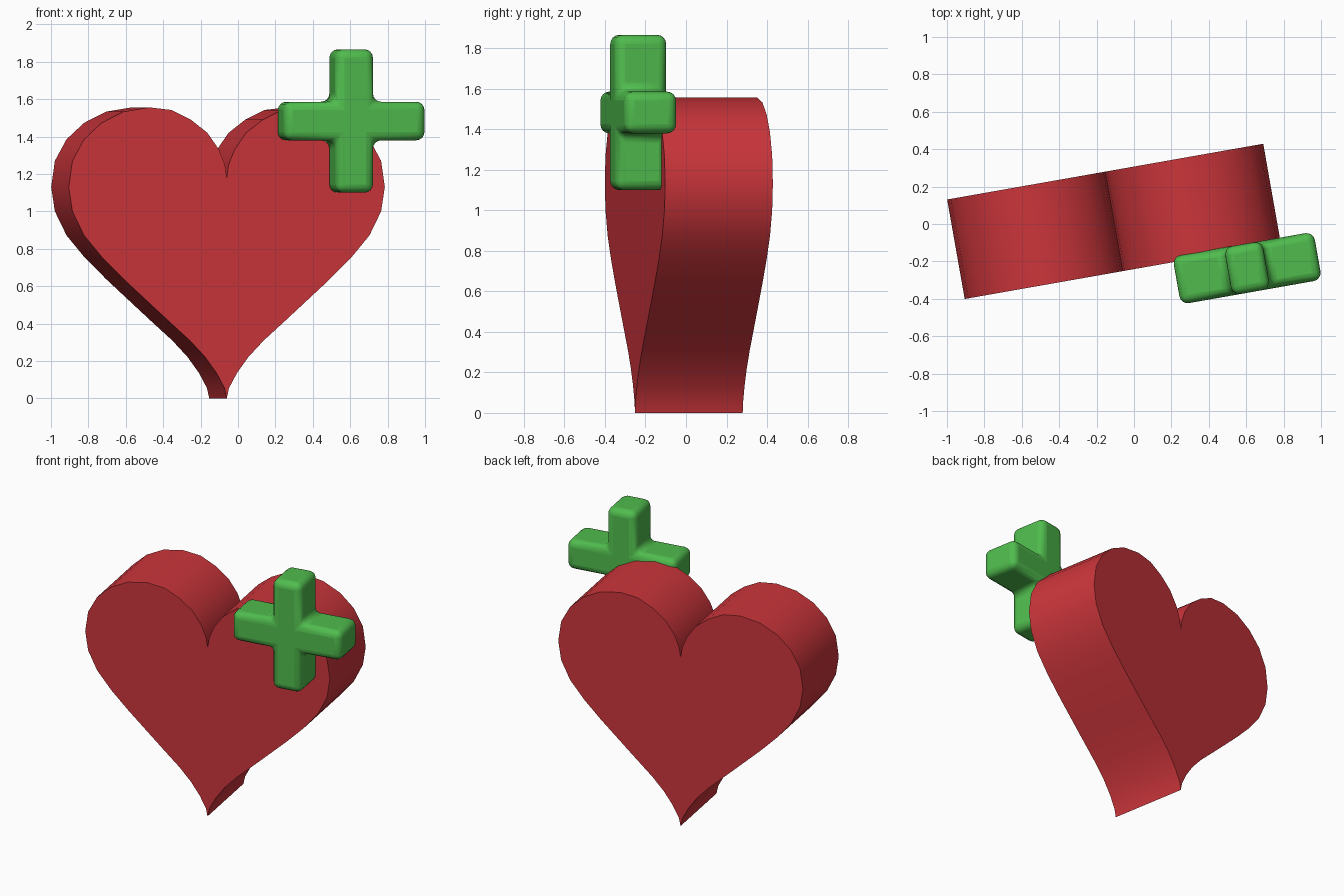
import bpy, bmesh, math

if "Cube" in bpy.data.objects:
    bpy.data.objects.remove(bpy.data.objects["Cube"])

TURN = math.radians(10)


def material(name, rgb):
    mat = bpy.data.materials.new(name)
    mat.diffuse_color = (*rgb, 1)
    mat.use_nodes = True
    mat.node_tree.nodes["Principled BSDF"].inputs["Base Color"].default_value = mat.diffuse_color
    return mat


def extruded(name, outline, depth, location, mat):
    """Extrude an x/z outline along y, centred on its origin."""
    bm = bmesh.new()
    front = bm.faces.new([bm.verts.new((x, -depth / 2, z)) for x, z in outline])
    side = bmesh.ops.extrude_face_region(bm, geom=[front], use_keep_orig=True)
    moved = [g for g in side["geom"] if isinstance(g, bmesh.types.BMVert)]
    bmesh.ops.translate(bm, verts=moved, vec=(0, depth, 0))
    bmesh.ops.recalc_face_normals(bm, faces=bm.faces[:])
    mesh = bpy.data.meshes.new(name)
    bm.to_mesh(mesh)
    bm.free()
    mesh.materials.append(mat)
    obj = bpy.data.objects.new(name, mesh)
    bpy.context.collection.objects.link(obj)
    obj.location = location
    obj.rotation_euler.z = TURN
    return obj


def smooth(obj, degrees):
    bpy.ops.object.select_all(action="DESELECT")
    obj.select_set(True)
    bpy.context.view_layer.objects.active = obj
    bpy.ops.object.shade_smooth_by_angle(angle=math.radians(degrees))


red = material("heart red", (0.60, 0.036, 0.044))
green = material("cross green", (0.080, 0.50, 0.075))

# Heart: half outline from the tip up to the notch, then mirrored
half = [(0, 0), (0.012, 0.055), (0.055, 0.135), (0.118, 0.222), (0.20, 0.309),
        (0.315, 0.413), (0.435, 0.523), (0.56, 0.638), (0.675, 0.752),
        (0.775, 0.872), (0.838, 1.0), (0.858, 1.13), (0.838, 1.27),
        (0.775, 1.385), (0.68, 1.473), (0.56, 1.533), (0.42, 1.556),
        (0.30, 1.542), (0.195, 1.49), (0.105, 1.42), (0.042, 1.33),
        (0.01, 1.25), (0, 1.18)]
outline = half + [(-x, z) for x, z in half[-2:0:-1]]
heart = extruded("heart", outline, 0.54, (-0.107, 0.014, 0), red)
smooth(heart, 30)

# Plus-shaped cross: one corner group turned four times, then rounded
ARM, WIDE = 0.383, 0.103
plus = []
for turn in range(4):
    for x, z in ((ARM, -WIDE), (ARM, WIDE), (WIDE, WIDE)):
        for _ in range(turn):
            x, z = -z, x
        plus.append((x, z))
cross = extruded("health_cross", plus, 0.26, (0.605, -0.236, 1.483), green)
bevel = cross.modifiers.new("rounded edges", "BEVEL")
bevel.width = 0.045
bevel.segments = 4
bevel.limit_method = "ANGLE"
smooth(cross, 40)
